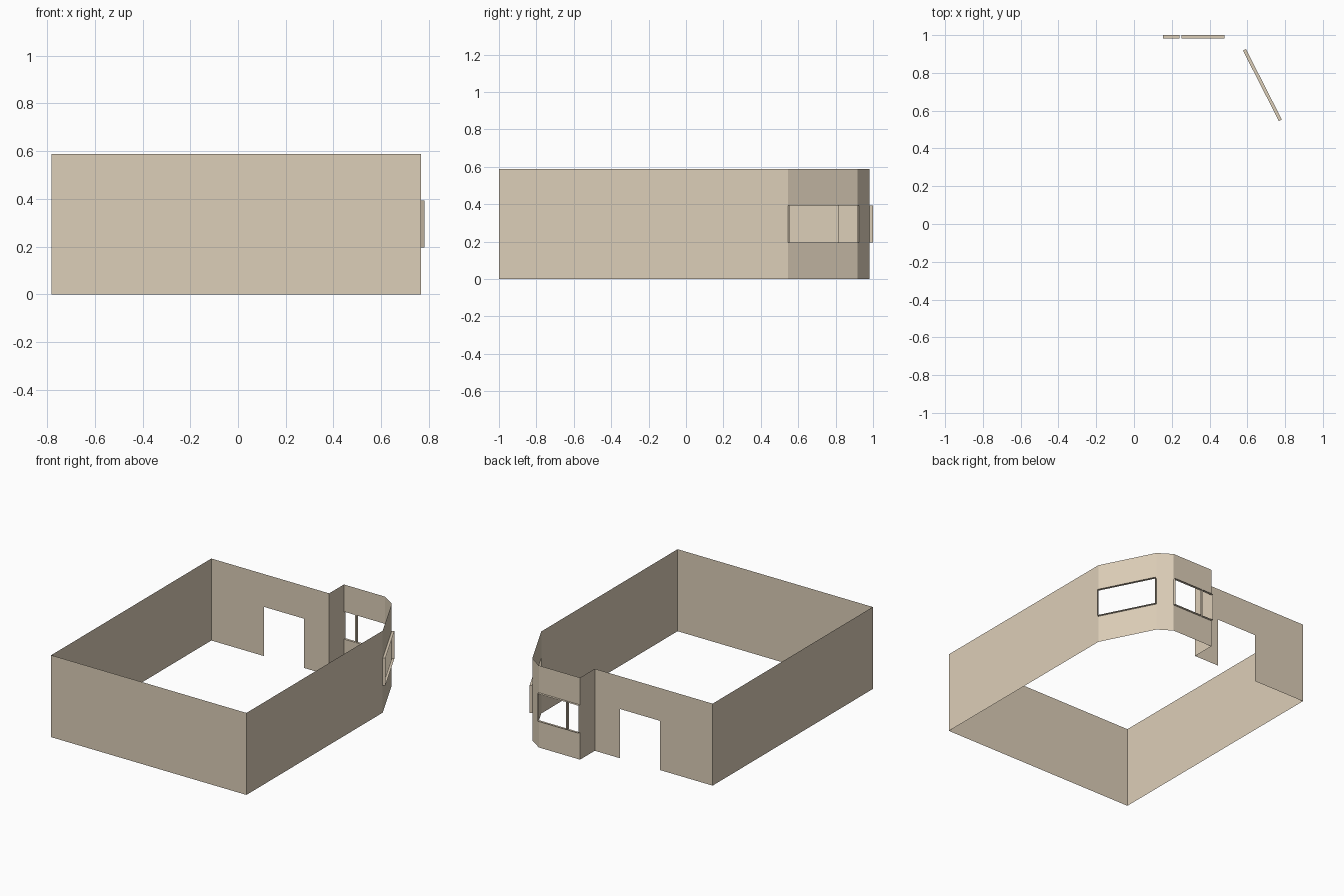
import bpy, bmesh
from mathutils import Vector

if "Cube" in bpy.data.objects:
    bpy.data.objects.remove(bpy.data.objects["Cube"])

H = 0.588                  # wall height
SILL, HEAD = 0.196, 0.393  # window band
DOOR = 0.353               # door head
DEPTH = 0.0175             # window reveal depth

# Room outline, counter-clockwise from the front left corner
FL, FR = Vector((-0.782, -1, 0)), Vector((0.767, -1, 0))
BAY1, BAY2 = Vector((0.767, 0.545, 0)), Vector((0.577, 0.918, 0))
BAY3, BAY4 = Vector((0.48, 0.982, 0)), Vector((0.153, 0.982, 0))
RET, BL = Vector((0.153, 0.815, 0)), Vector((-0.782, 0.815, 0))


def at(p, q, dist, z, out=0.0):
    """Point along wall p-q at a height, pushed outward by out."""
    d = (q - p).normalized()
    return p + d * dist + Vector((d.y, -d.x, 0)) * out + Vector((0, 0, z))


def quad(bm, pts):
    bm.faces.new([bm.verts.new(p) for p in pts])


def panel(bm, p, q, holes=()):
    """Sheet wall with rectangular holes (start, end, z0, z1)."""
    length = (q - p).length
    cuts = sorted({0.0, length, *[v for h in holes for v in h[:2]]})
    for a, b in zip(cuts, cuts[1:]):
        if b - a < 1e-5:
            continue
        spans = [(0, H)]
        for s, e, z0, z1 in holes:
            if s - 1e-5 <= a and b <= e + 1e-5:
                spans = [(0, z0), (z1, H)]
        for z0, z1 in spans:
            if z1 - z0 > 1e-5:
                quad(bm, [at(p, q, a, z0), at(p, q, b, z0),
                          at(p, q, b, z1), at(p, q, a, z1)])


def finish(bm, name):
    bmesh.ops.remove_doubles(bm, verts=bm.verts[:], dist=1e-4)
    me = bpy.data.meshes.new(name)
    bm.to_mesh(me)
    bm.free()
    ob = bpy.data.objects.new(name, me)
    bpy.context.collection.objects.link(ob)
    mat = bpy.data.materials.get("plaster") or bpy.data.materials.new("plaster")
    mat.diffuse_color = (0.72, 0.62, 0.48, 1)
    mat.use_nodes = True
    mat.node_tree.nodes["Principled BSDF"].inputs["Base Color"].default_value = mat.diffuse_color
    me.materials.append(mat)


def reveal(name, p, q, hole):
    """Open rectangular window surround projecting outward."""
    s, e, z0, z1 = hole
    loop = [(s, z0), (e, z0), (e, z1), (s, z1)]
    bm = bmesh.new()
    for (a, za), (b, zb) in zip(loop, loop[1:] + loop[:1]):
        quad(bm, [at(p, q, a, za), at(p, q, b, zb),
                  at(p, q, b, zb, DEPTH), at(p, q, a, za, DEPTH)])
    finish(bm, name)


side_win = (0.0, (BAY2 - BAY1).length, SILL, HEAD)
wide_win = (0.0, 0.229, SILL, HEAD)
narrow_win = (0.239, (BAY4 - BAY3).length, SILL, HEAD)
door = (0.153 + 0.045, 0.153 + 0.364, 0, DOOR)

# Walls
bm = bmesh.new()
panel(bm, FL, FR)
panel(bm, FR, BAY1)
panel(bm, BAY1, BAY2, [side_win])
panel(bm, BAY2, BAY3)
panel(bm, BAY3, BAY4, [wide_win, narrow_win])
panel(bm, BAY4, RET)
panel(bm, RET, BL, [door])
panel(bm, BL, FL)
finish(bm, "walls")

# Window surrounds
reveal("side_window_surround", BAY1, BAY2, side_win)
reveal("wide_window_surround", BAY3, BAY4, wide_win)
reveal("narrow_window_surround", BAY3, BAY4, narrow_win)
